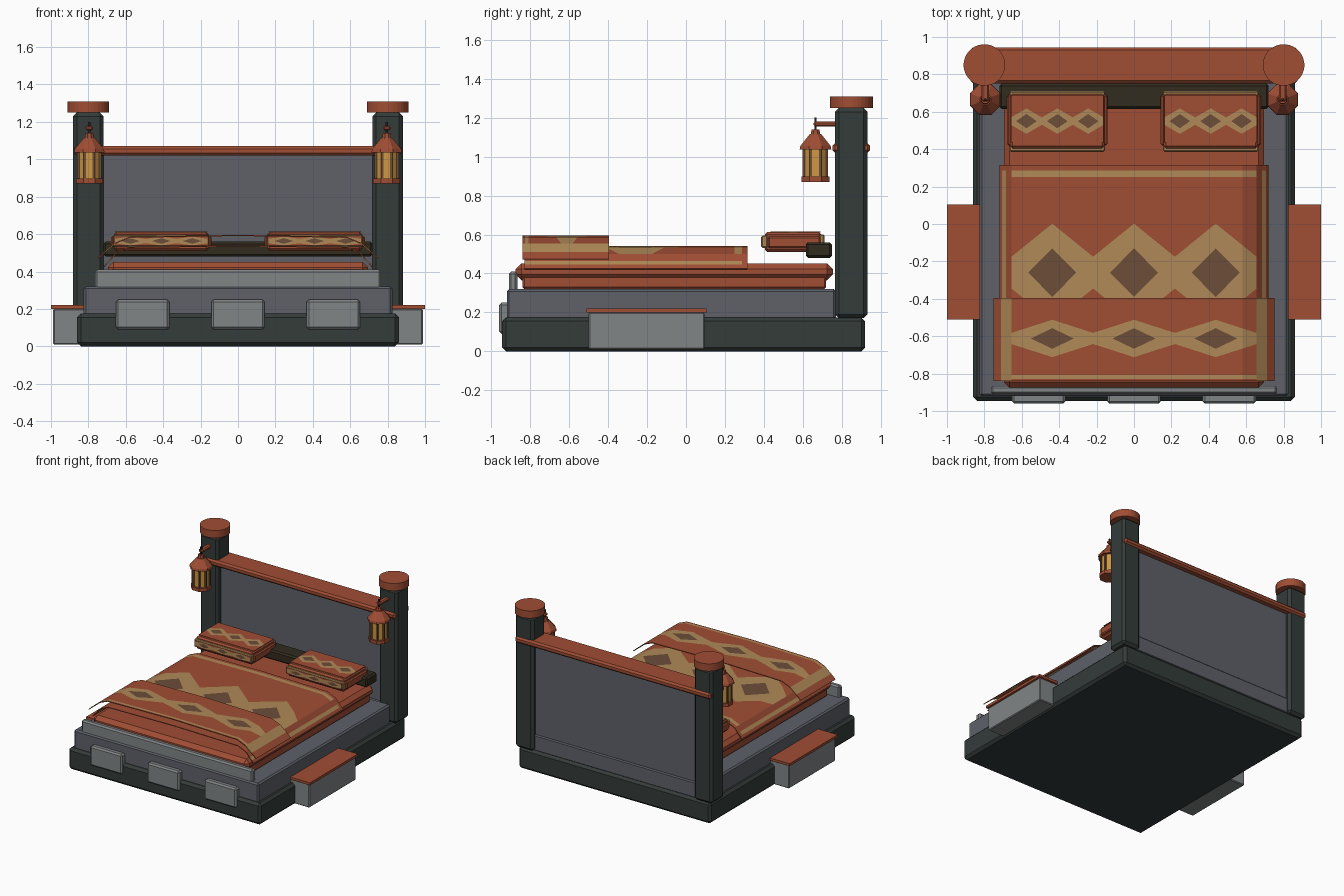
import bpy, bmesh, math
from mathutils import Vector

cube = bpy.data.objects.get("Cube")
if cube:
    bpy.data.objects.remove(cube, do_unlink=True)


def material(name, r, g, b):
    m = bpy.data.materials.new(name)
    m.use_nodes = True
    m.diffuse_color = (r, g, b, 1)
    m.node_tree.nodes["Principled BSDF"].inputs["Base Color"].default_value = (r, g, b, 1)
    return m


RED = material("rust red", .35, .075, .034)
TAN = material("tan", .43, .25, .095)
BROWN = material("brown", .15, .075, .04)
DARK = material("dark slate", .034, .045, .042)
BLUE = material("blue grey stone", .112, .119, .141)
GREY = material("light grey stone", .22, .235, .24)
BEAM = material("dark wood", .032, .025, .014)
AMBER = material("amber glass", .62, .31, .055)
IRON = material("dark iron", .016, .012, .01)


def finish(name, bm, mats, loc=(0, 0, 0)):
    me = bpy.data.meshes.new(name)
    bm.to_mesh(me)
    bm.free()
    for m in mats:
        me.materials.append(m)
    ob = bpy.data.objects.new(name, me)
    ob.location = loc
    bpy.context.collection.objects.link(ob)
    return ob


def box(name, mat, x, y, z, bevel=0.0):
    """Box from (low, high) pairs, with chamfered edges."""
    bm = bmesh.new()
    bmesh.ops.create_cube(bm, size=1)
    spans = (x, y, z)
    for v in bm.verts:
        v.co = [s[0] + (c + .5) * (s[1] - s[0]) for c, s in zip(v.co, spans)]
    ob = finish(name, bm, [mat])
    if bevel:
        mod = ob.modifiers.new("chamfer", "BEVEL")
        mod.width, mod.segments = bevel, 1
    return ob


def prism(name, mat, loc, r1, r2, z, sides=8):
    """Upright cylinder or cone section with a flat side to the front."""
    bm = bmesh.new()
    bmesh.ops.create_cone(bm, cap_ends=True, segments=sides, radius1=r1, radius2=r2,
                          depth=z[1] - z[0])
    ob = finish(name, bm, [mat], (loc[0], loc[1], sum(z) / 2))
    ob.rotation_euler.z = math.pi / sides
    return ob


def woven_sheet(name, profile, ys, cy, step, peak, valley, half_w, half_h,
                trim=lambda x, y: False, loc=(0, 0, 0), thick=.006):
    """Cloth with a row of three diamonds; profile gives (|x|, z) points."""
    centres = (-step, 0, step)
    xs = {round(s * p[0], 4) for p in profile for s in (-1, 1)}
    for c in centres:
        xs |= {round(c + d, 4) for d in (-step / 2, -half_w, 0, half_w, step / 2)}
    xs = sorted(xs)
    bm = bmesh.new()
    rows = [[bm.verts.new((x, y, 0)) for x in xs] for y in ys]
    for lo, hi in zip(rows, rows[1:]):
        for i in range(len(xs) - 1):
            bm.faces.new((lo[i], lo[i + 1], hi[i + 1], hi[i]))

    # Cut the slanted borders of the diamonds into the cloth
    def cut(p, q):
        a, b = sorted((p[0], q[0]))
        faces = [f for f in bm.faces if a < f.calc_center_median().x < b]
        geom = set(faces)
        for f in faces:
            geom |= set(f.edges) | set(f.verts)
        normal = Vector((p[1] - q[1], q[0] - p[0], 0)).normalized()
        bmesh.ops.bisect_plane(bm, geom=list(geom), dist=1e-5,
                               plane_co=(p[0], p[1], 0), plane_no=normal)

    for c in centres:
        for side in (-1, 1):
            for up in (-1, 1):
                cut((c, cy + up * peak), (c + side * step / 2, cy + up * valley))
                cut((c, cy + up * half_h), (c + side * half_w, cy))

    # Colour by pattern
    for f in bm.faces:
        m = f.calc_center_median()
        dx = min(abs(m.x - c) for c in centres)
        dy = abs(m.y - cy)
        if dx / half_w + dy / half_h < 1:
            f.material_index = 2
        elif dx < step / 2 and dy < peak + (valley - peak) * dx / (step / 2):
            f.material_index = 1
        elif trim(abs(m.x), m.y):
            f.material_index = 1
    # Drape over the profile
    for v in bm.verts:
        x = abs(v.co.x)
        for (x0, z0), (x1, z1) in zip(profile, profile[1:]):
            if x0 - 1e-4 <= x <= x1 + 1e-4:
                v.co.z = z0 + (z1 - z0) * (x - x0) / (x1 - x0)
                break
    ob = finish(name, bm, [RED, TAN, BROWN], loc)
    mod = ob.modifiers.new("thickness", "SOLIDIFY")
    mod.thickness = thick
    return ob


# Plinth and stone frame
box("plinth", DARK, (-.86, .86), (-.945, .92), (0, .175), .02)
box("stone_frame", BLUE, (-.825, .825), (-.92, .77), (.16, .32), .012)
box("foot_stone", GREY, (-.765, .765), (-.91, -.865), (.3, .41), .012)
for i, x in enumerate((-.51, 0, .51)):
    box(f"front_block_{i + 1}", GREY, (x - .143, x + .143), (-.96, -.9), (.09, .25), .012)

# Headboard
box("headboard_panel", BLUE, (-.73, .73), (.81, .895), (.17, 1.03))
box("headboard_plinth", BLUE, (-.73, .73), (.8, .905), (.17, .3), .008)
box("headboard_rail", RED, (-.875, .875), (.752, .945), (1.02, 1.07), .014)
box("head_beam", BEAM, (-.72, .72), (.615, .75), (.48, .56), .012)

# Mattress
box("mattress_base", RED, (-.68, .68), (-.84, .72), (.32, .39), .01)
box("mattress", RED, (-.695, .695), (-.875, .755), (.365, .452), .03)

# Blanket and folded throw
woven_sheet("blanket", [(0, .54), (.58, .532), (.6555, .5), (.685, .465), (.705, .445), (.72, .425)],
            (-.83, -.4, .25, .287, .315), -.26, .437, .262, .085, .128, .13,
            lambda x, y: (.25 < y < .287 and x < .6555) or (.685 < x < .705 and y < .287))
woven_sheet("throw", [(0, .596), (.58, .586), (.6555, .555), (.71, .51), (.75, .475)],
            (-.84, -.828, -.808, -.395), -.612, .437, .1, .03, .115, .055,
            lambda x, y: .6555 < x < .71 or (y < -.808 and y > -.828 and x < .71))

for side, label in ((-1, "right"), (1, "left")):
    # Side step
    xs = lambda a, b: tuple(sorted((side * a, side * b)))
    box(label + "_step", GREY, xs(.8, .988), (-.5, .095), (.01, .2), .006)
    box(label + "_step_top", RED, xs(.825, 1), (-.51, .105), (.2, .22))

    # Headboard post
    box(label + "_post", DARK, xs(.718, .882), (.765, .932), (.17, 1.25), .02)
    prism(label + "_post_cap", RED, (side * .8, .85), .111, .111, (1.25, 1.31), 32)

    # Pillow
    c = side * .41
    box(label + "_pillow", RED, (c - .252, c + .252), (.405, .695), (.51, .612), .012)
    box(label + "_pillow_sides", RED, (c - .268, c + .268), (.42, .69), (.53, .59), .008)
    box(label + "_pillow_front_edge", TAN, (c - .255, c + .255), (.388, .42), (.532, .595), .006)
    box(label + "_pillow_back_edge", TAN, (c - .255, c + .255), (.685, .71), (.535, .6), .006)
    woven_sheet(label + "_pillow_top", [(0, .615), (.2475, .615)], (-.115, .14), 0,
                .165, .068, .02, .055, .038, loc=(c, .55, 0), thick=.005)
    front = woven_sheet(label + "_pillow_front", [(0, 0), (.2475, 0)], (-.025, .025), 0,
                        .165, .024, .012, .05, .015, loc=(c, .385, .563), thick=.004)
    front.rotation_euler.x = math.pi / 2

    # Lantern
    p = (side * .795, .665)
    prism(label + "_lantern_base", RED, p, .078, .078, (.87, .897))
    prism(label + "_lantern_glass", AMBER, p, .064, .064, (.895, 1.05))
    for k in range(8):
        a = math.pi / 8 + k * math.pi / 4
        prism(f"{label}_lantern_bar_{k + 1}", BROWN,
              (p[0] + .064 * math.cos(a), p[1] + .064 * math.sin(a)),
              .009, .009, (.89, 1.05), 4)
    prism(label + "_lantern_rim", RED, p, .088, .084, (1.037, 1.055))
    prism(label + "_lantern_roof", RED, p, .084, .032, (1.055, 1.115))
    prism(label + "_lantern_collar", RED, p, .026, .022, (1.115, 1.14))
    box(label + "_lantern_hook", IRON, (p[0] - .006, p[0] + .006), (.659, .671), (1.13, 1.2))
    box(label + "_lantern_arm", RED, (p[0] - .02, p[0] + .02), (.655, .78), (1.155, 1.18), .008)
